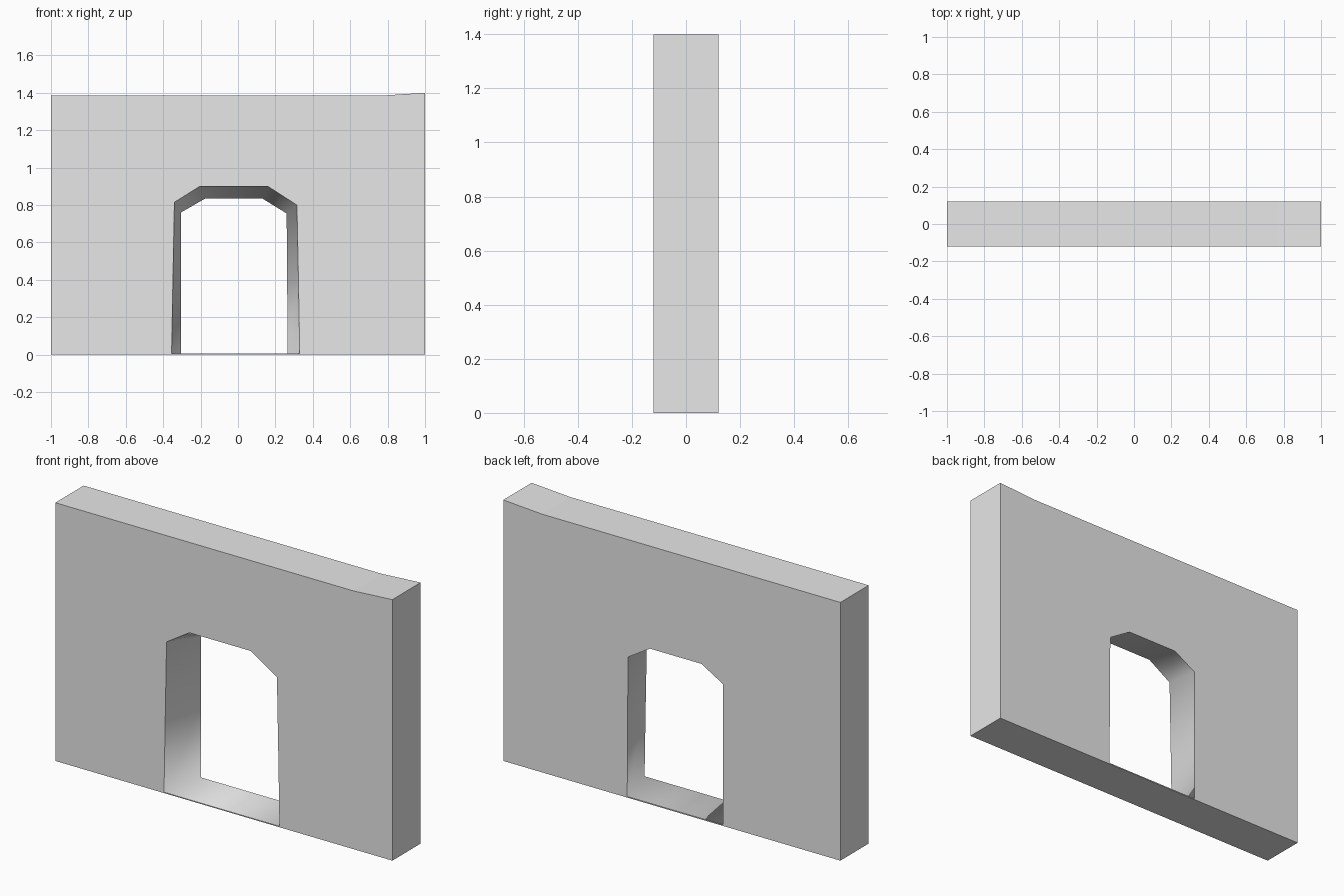
import bpy
import bmesh

cube = bpy.data.objects.get("Cube")
if cube:
    bpy.data.objects.remove(cube, do_unlink=True)

# Plain grey plaster
grey = bpy.data.materials.new("light grey")
grey.use_nodes = True
colour = (0.8, 0.8, 0.8, 1)
grey.diffuse_color = colour
grey.node_tree.nodes["Principled BSDF"].inputs["Base Color"].default_value = colour

# Wall outline, with a slight rise at the left end, and the doorway on each side;
# the outlines have matching points, running clockwise from the lower right corner
outline = [(-1, 0), (-1, 0.4), (-1, 1), (-1, 1.385),
           (0.77, 1.385), (1, 1.4), (1, 0.4), (1, 0)]
door_front = [(-0.355, 0.005), (-0.348, 0.4), (-0.34, 0.815), (-0.205, 0.9),
              (0.16, 0.9), (0.315, 0.8), (0.323, 0.4), (0.33, 0.005)]
door_back = [(-0.305, 0.006), (-0.305, 0.38), (-0.305, 0.76), (-0.175, 0.835),
             (0.13, 0.835), (0.26, 0.755), (0.263, 0.38), (0.265, 0.006)]
front_y, back_y = -0.12, 0.12

bm = bmesh.new()


def add_loop(points, y):
    return [bm.verts.new((x, y, z)) for x, z in points]


def join_loops(a, b, smooth=False):
    for i in range(len(a)):
        j = (i + 1) % len(a)
        face = bm.faces.new((a[i], a[j], b[j], b[i]))
        face.smooth = smooth


outer_front = add_loop(outline, front_y)
inner_front = add_loop(door_front, front_y)
inner_back = add_loop(door_back, back_y)
outer_back = add_loop(outline, back_y)

# Front face, softly shaded doorway lining, back face, and outer edges
join_loops(outer_front, inner_front)
join_loops(inner_front, inner_back, smooth=True)
join_loops(inner_back, outer_back)
join_loops(outer_back, outer_front)
bmesh.ops.recalc_face_normals(bm, faces=bm.faces[:])

# Keep the doorway rims crisp
for edge in bm.edges:
    if any(not face.smooth for face in edge.link_faces):
        edge.smooth = False

mesh = bpy.data.meshes.new("wall_with_doorway")
bm.to_mesh(mesh)
bm.free()
mesh.materials.append(grey)
wall = bpy.data.objects.new("wall_with_doorway", mesh)
bpy.context.collection.objects.link(wall)
